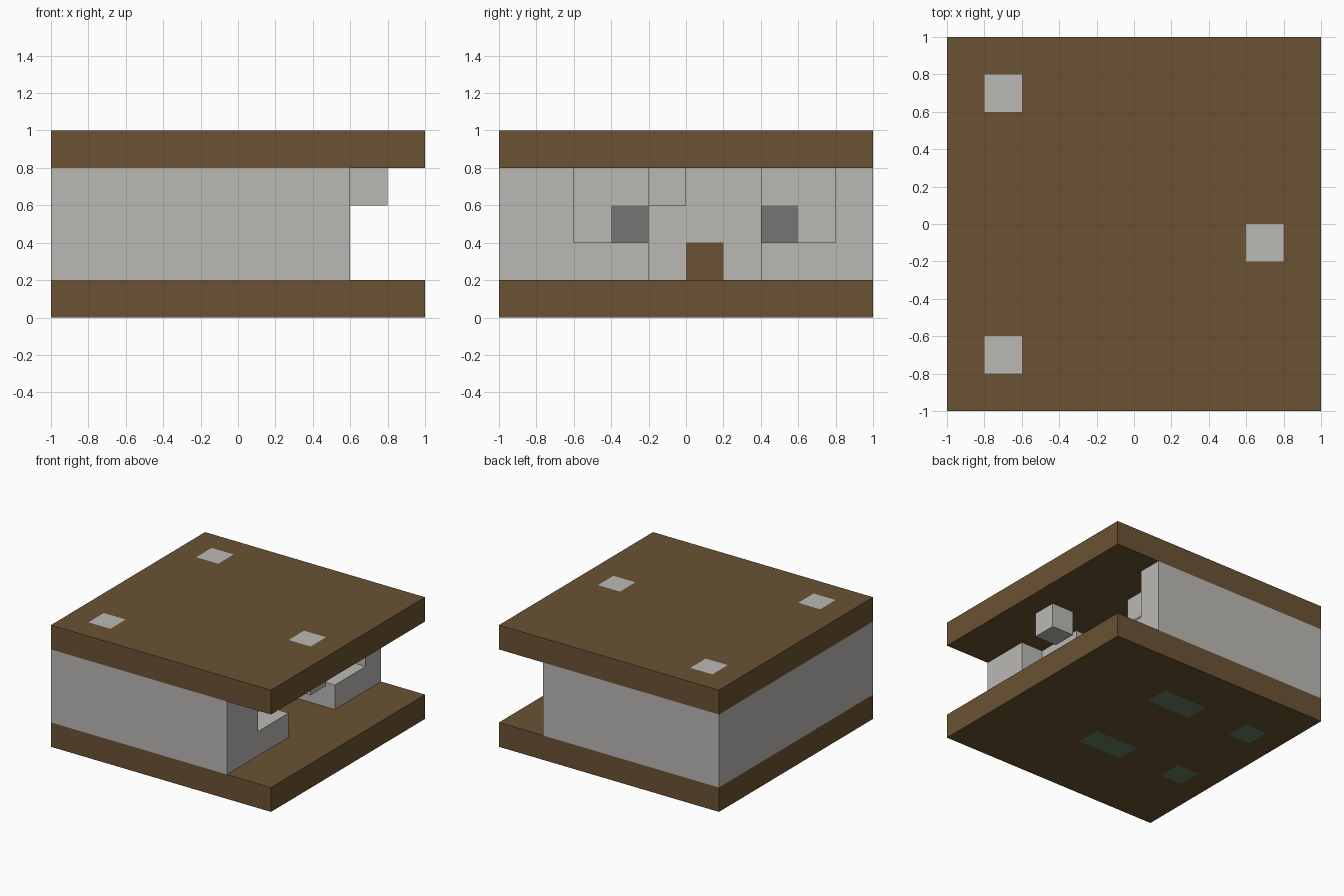
import bpy, bmesh
from mathutils import Vector

cube = bpy.data.objects.get("Cube")
if cube:
    bpy.data.objects.remove(cube)


def material(name, color):
    m = bpy.data.materials.new(name)
    m.diffuse_color = (*color, 1)
    m.use_nodes = True
    for node in m.node_tree.nodes:
        if node.type == 'BSDF_PRINCIPLED':
            node.inputs["Base Color"].default_value = (*color, 1)
            node.inputs["Roughness"].default_value = 0.9
    return m


brown = material("brown_wood", (0.147, 0.084, 0.033))
stone = material("pale_stone", (0.50, 0.485, 0.462))
glass = material("dark_grey_glass", (0.178, 0.178, 0.175))
green = material("moss_green", (0.13, 0.207, 0.108))


def block(name, low, high, base, patches=(), accent=None, facing=None):
    """Box between two corners; faces inside a patch and facing a way get the accent."""
    low, high = Vector(low), Vector(high)
    bm = bmesh.new()
    bmesh.ops.create_cube(bm, size=1)
    for v in bm.verts:
        v.co = (low + high) / 2 + v.co * (high - low)
    # Cut the box along every patch edge, so the patches lie flush
    for p_low, p_high in patches:
        for corner in (Vector(p_low), Vector(p_high)):
            for axis in range(3):
                if low[axis] < corner[axis] < high[axis]:
                    normal = Vector([float(i == axis) for i in range(3)])
                    bmesh.ops.bisect_plane(
                        bm, geom=bm.verts[:] + bm.edges[:] + bm.faces[:],
                        plane_co=corner, plane_no=normal)
    bm.normal_update()
    for f in bm.faces:
        c = f.calc_center_median()
        inside = any(all(a[i] - 0.001 <= c[i] <= b[i] + 0.001 for i in range(3))
                     for a, b in patches)
        if inside and f.normal.dot(Vector(facing)) > 0.5:
            f.material_index = 1
    mesh = bpy.data.meshes.new(name)
    bm.to_mesh(mesh)
    bm.free()
    mesh.materials.append(base)
    if accent:
        mesh.materials.append(accent)
    obj = bpy.data.objects.new(name, mesh)
    bpy.context.collection.objects.link(obj)
    return obj


# Floor with flush green patches underneath
floor_patches = [((x0, y0, 0), (x1, y0 + 0.2, 0.2))
                 for x0, x1 in ((-0.2, 0.2), (-0.8, -0.6)) for y0 in (-0.4, 0.4)]
block("floor_slab", (-1, -1, 0), (1, 1, 0.2), brown, floor_patches, green, (0, 0, -1))

# Roof with flush pale patches on top
roof_patches = [((x, y, 0.8), (x + 0.2, y + 0.2, 1))
                for x, y in ((-0.8, 0.6), (-0.8, -0.8), (0.6, -0.2))]
block("roof_slab", (-1, -1, 0.8), (1, 1, 1), brown, roof_patches, stone, (0, 0, 1))

# Outer walls
block("front_wall", (-1, -1, 0.2), (0.6, -0.8, 0.8), stone)
block("back_wall", (-1, 0.8, 0.2), (0.6, 1, 0.8), stone)
block("rear_wall", (-1, -0.8, 0.2), (-0.8, 0.8, 0.8), stone)
block("corner_pillar", (0.4, -0.8, 0.2), (0.6, -0.6, 0.8), stone)

# Recessed window walls and the railings before them
for side, y0, y1, pane, rail in (("front", -0.8, -0.2, -0.4, -0.6),
                                 ("back", 0.4, 0.8, 0.4, 0.4)):
    block(side + "_window_wall", (0.2, y0, 0.2), (0.4, y1, 0.8), stone,
          [((0.2, pane, 0.4), (0.4, pane + 0.2, 0.6))], glass, (1, 0, 0))
    block(side + "_railing", (0.4, rail, 0.2), (0.6, rail + 0.4, 0.4), stone)

# Entrance wall with a small door, and the lamp under the roof
block("entrance_wall", (0, -0.2, 0.2), (0.2, 0.4, 0.8), stone,
      [((0, 0, 0.2), (0.2, 0.2, 0.4))], brown, (1, 0, 0))
block("porch_lamp", (0.6, -0.2, 0.6), (0.8, 0, 0.8), stone)
